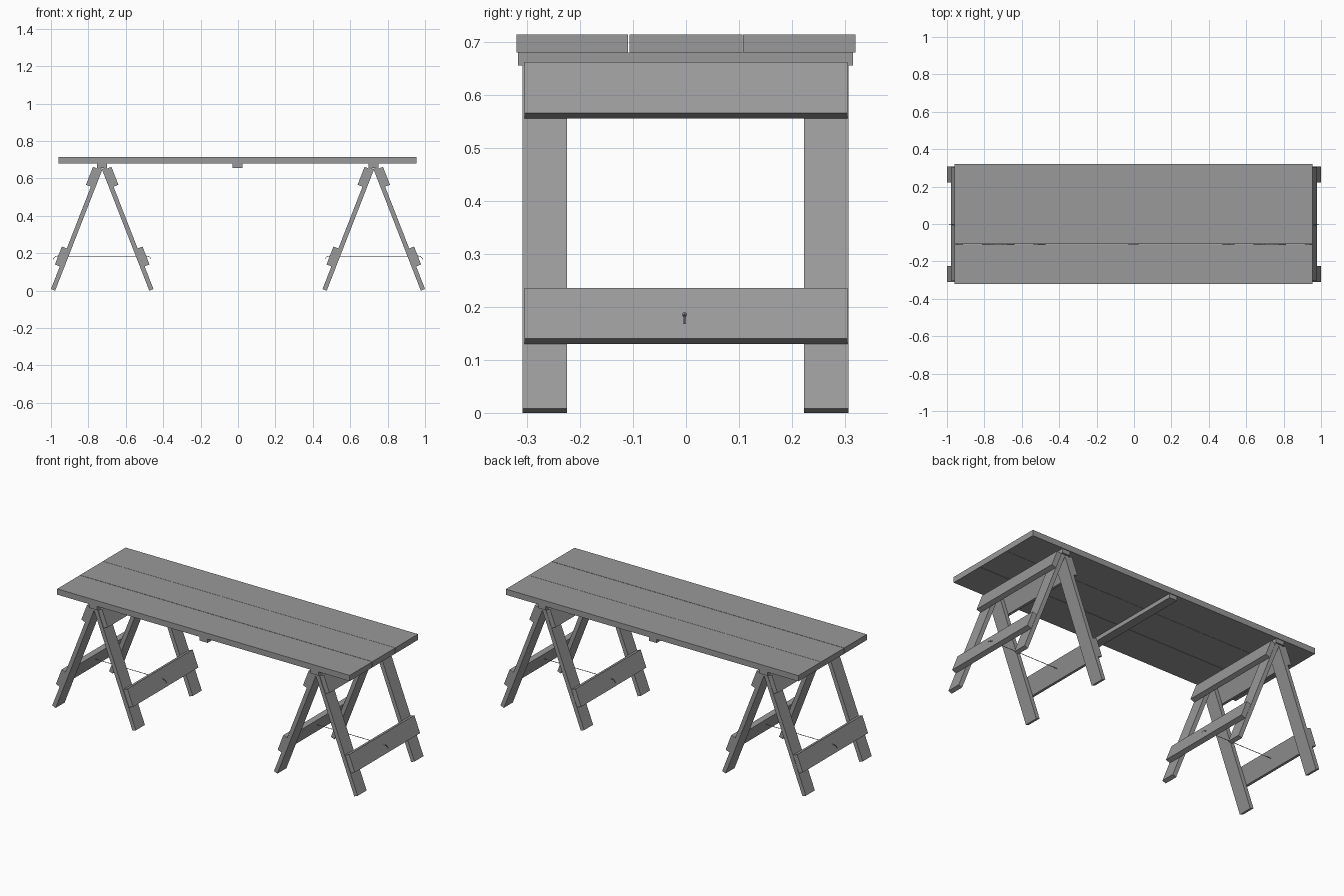
import bpy, math
from mathutils import Vector

if "Cube" in bpy.data.objects:
    bpy.data.objects.remove(bpy.data.objects["Cube"])

LEAN = math.radians(21.3)
SN, CS = math.sin(LEAN), math.cos(LEAN)

# dark grey wood
WOOD = bpy.data.materials.new("dark_grey_wood")
WOOD.diffuse_color = (0.32, 0.32, 0.32, 1)
WOOD.use_nodes = True
WOOD.node_tree.nodes["Principled BSDF"].inputs["Base Color"].default_value = WOOD.diffuse_color


def box(name, x0, x1, y0, y1, z0, z1):
    bpy.ops.mesh.primitive_cube_add(size=1)
    ob = bpy.context.object
    ob.name = name
    ob.location = ((x0 + x1) / 2, (y0 + y1) / 2, (z0 + z1) / 2)
    ob.scale = (x1 - x0, y1 - y0, z1 - z0)
    ob.data.materials.append(WOOD)
    return ob


def slanted_board(name, cx, side, along, length, out, thick, y0, y1):
    """Board in the leaning leg plane: along = distance up the leg, out = offset from its inner face."""
    foot = Vector((0.274 - 0.024 * CS, 0, 0))
    up, normal = Vector((-SN, 0, CS)), Vector((CS, 0, SN))
    p = foot + up * (along + length / 2) + normal * (out + thick / 2)
    ob = box(name, 0, thick, y0, y1, 0, length)
    ob.location = (cx + side * p.x, (y0 + y1) / 2, p.z)
    ob.rotation_euler = (0, -side * LEAN, 0)
    return ob


def rope(name, cx):
    cu = bpy.data.curves.new(name, 'CURVE')
    cu.dimensions = '3D'
    cu.bevel_depth = 0.0016
    cu.bevel_resolution = 1
    cu.use_fill_caps = True
    cu.materials.append(WOOD)
    half = [(0.225, 0.185), (0.236, 0.185), (0.248, 0.183), (0.257, 0.177), (0.262, 0.168)]
    pts = [(-x, z) for x, z in reversed(half)] + half
    sp = cu.splines.new('POLY')
    sp.points.add(len(pts) - 1)
    for p, (x, z) in zip(sp.points, pts):
        p.co = (cx + x, -0.003, z, 1)
    ob = bpy.data.objects.new(name, cu)
    bpy.context.collection.objects.link(ob)
    # knots against the rails
    for s in (-1, 1):
        bpy.ops.mesh.primitive_uv_sphere_add(segments=8, ring_count=6, radius=0.0045,
                                             location=(cx + s * 0.234, -0.003, 0.185))
        bpy.context.object.name = "rope_knot"
        bpy.context.object.data.materials.append(WOOD)


# table top planks
for y0, y1 in ((-0.32, -0.109), (-0.1065, 0.1065), (0.108, 0.32)):
    box("top_plank", -0.96, 0.955, y0, y1, 0.68, 0.714)

# battens under the top
for x in (-0.727, -0.003, 0.724):
    box("batten", x - 0.026, x + 0.026, -0.317, 0.315, 0.656, 0.68)

# two trestles
for cx in (-0.726, 0.726):
    for side in (-1, 1):
        for y0, y1 in ((-0.309, -0.225), (0.223, 0.307)):
            slanted_board("leg", cx, side, 0, 0.698, 0, 0.024, y0, y1)
        # rails on the outer face of the legs
        for name, z in (("lower_rail", 0.130), ("upper_rail", 0.556)):
            along = (z - 0.024 * SN) / CS
            slanted_board(name, cx, side, along, 0.103, 0.024, 0.028, -0.305, 0.305)
    rope("rope", cx)
